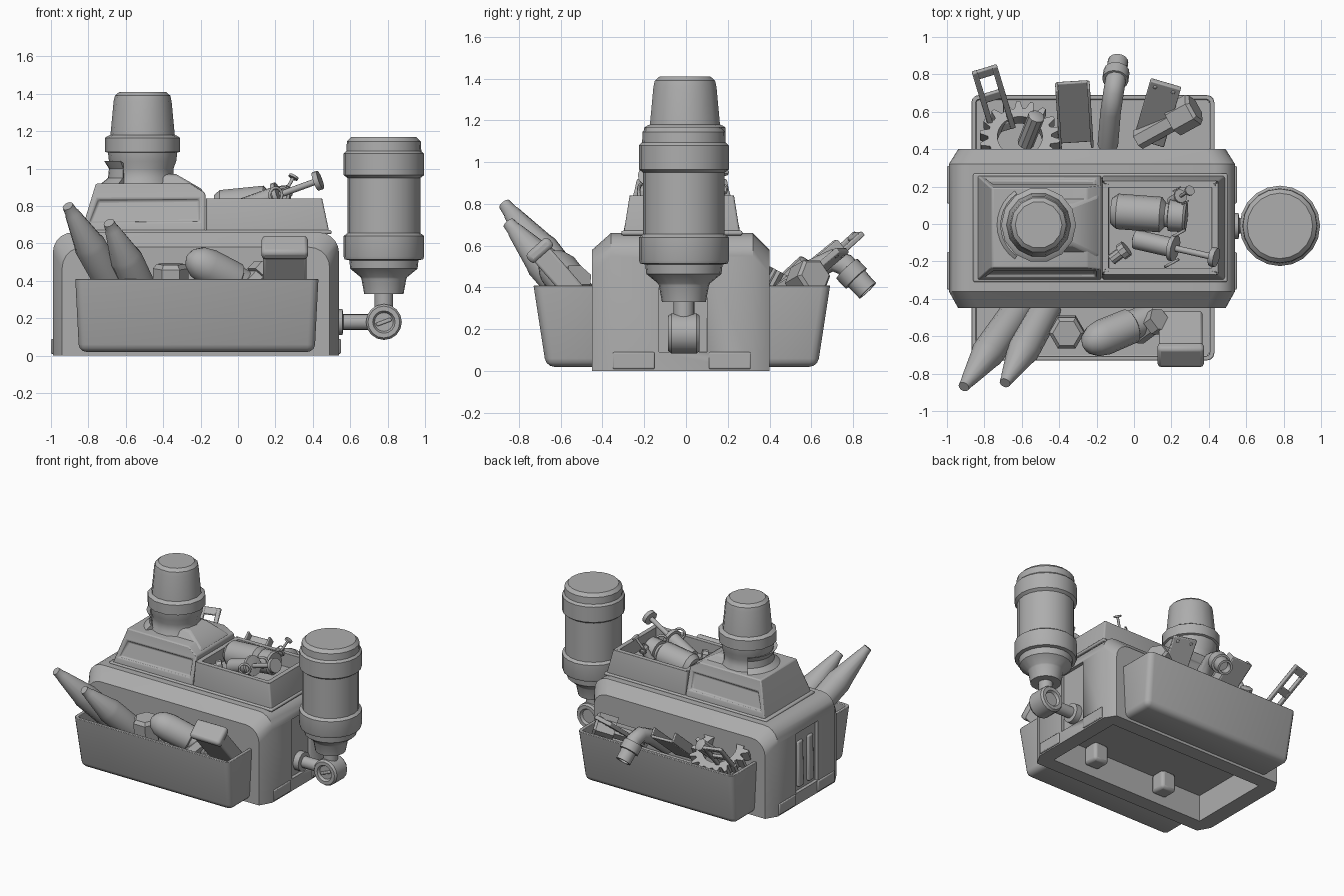
import bpy, bmesh, math
from mathutils import Vector, Matrix

if "Cube" in bpy.data.objects:
    bpy.data.objects.remove(bpy.data.objects["Cube"], do_unlink=True)

GREY = bpy.data.materials.new("plain_grey")
GREY.use_nodes = True
GREY.diffuse_color = (0.42, 0.42, 0.42, 1)
GREY.node_tree.nodes["Principled BSDF"].inputs["Base Color"].default_value = (0.42, 0.42, 0.42, 1)


def finish(name, bm, matrix=None, bevel=0, angle=35):
    bmesh.ops.recalc_face_normals(bm, faces=bm.faces)
    if matrix:
        bm.transform(matrix)
    me = bpy.data.meshes.new(name)
    bm.to_mesh(me)
    bm.free()
    me.shade_smooth()
    me.set_sharp_from_angle(angle=math.radians(angle))
    me.materials.append(GREY)
    ob = bpy.data.objects.new(name, me)
    bpy.context.collection.objects.link(ob)
    if bevel:
        m = ob.modifiers.new("Bevel", "BEVEL")
        m.width, m.segments, m.limit_method = bevel, 2, "ANGLE"
    return ob


def aim(a, b):
    d = Vector(b) - Vector(a)
    return Matrix.Translation(a) @ d.to_track_quat("Z", "Y").to_matrix().to_4x4(), d.length


def loft(bm, rings):
    """Join equal rings of points and close both ends."""
    vs = [[bm.verts.new(p) for p in r] for r in rings]
    n = len(vs[0])
    for r, s in zip(vs, vs[1:]):
        for i in range(n):
            bm.faces.new((r[i], r[(i + 1) % n], s[(i + 1) % n], s[i]))
    bm.faces.new(vs[0][::-1])
    bm.faces.new(vs[-1])


def rect(x0, x1, y0, y1, z):
    return [(x0, y0, z), (x1, y0, z), (x1, y1, z), (x0, y1, z)]


def block(name, *rects, bevel=0.0):
    bm = bmesh.new()
    loft(bm, [rect(*r) for r in rects])
    return finish(name, bm, bevel=bevel)


def turned(name, a, b, profile, segs=16):
    """Turned shape from a to b; profile holds (radius, fraction along)."""
    m, length = aim(a, b)
    bm = bmesh.new()
    loft(bm, [[(r * math.cos(k * math.tau / segs), r * math.sin(k * math.tau / segs), t * length)
               for k in range(segs)] for r, t in profile])
    return finish(name, bm, m)


def slab(name, a, b, width, thick, shift=(0, 0), bevel=0.006):
    m, length = aim(a, b)
    sx, sy = shift
    bm = bmesh.new()
    loft(bm, [rect(sx - width / 2, sx + width / 2, sy - thick / 2, sy + thick / 2, z) for z in (0, length)])
    return finish(name, bm, m, bevel)


def top_face(bm):
    return max((f for f in bm.faces if f.normal.z > 0.9), key=lambda f: f.calc_center_median().z)


def open_bin(name, bottom, top, wall, depth, round_edges):
    bm = bmesh.new()
    loft(bm, [rect(*bottom), rect(*top)])
    bm.normal_update()
    rim = set(top_face(bm).edges)
    bmesh.ops.bevel(bm, geom=[e for e in bm.edges if e not in rim], offset=round_edges,
                    segments=3, profile=0.5, affect="EDGES")
    bm.normal_update()
    f = top_face(bm)
    bmesh.ops.inset_region(bm, faces=[f], thickness=wall)
    inner = bmesh.ops.extrude_discrete_faces(bm, faces=[f])["faces"][0]
    bmesh.ops.translate(bm, verts=inner.verts, vec=(0, 0, -depth))
    return finish(name, bm, bevel=0.008)


# Main body: rounded arch with chamfered front and back, hollow underneath
def arch(y, inset, drop):
    x0, x1, z, r = -0.99 + inset, 0.54 - inset, 0.66 - drop, 0.11
    pts = [(x0, y, 0)]
    for cx, start in ((x0 + r, 180), (x1 - r, 90)):
        for k in range(6):
            a = math.radians(start - 18 * k)
            pts.append((cx + r * math.cos(a), y, z - r + r * math.sin(a)))
    return pts + [(x1, y, 0)]


bm = bmesh.new()
loft(bm, [arch(-0.45, 0.05, 0.08), arch(-0.36, 0, 0), arch(0.32, 0, 0), arch(0.4, 0.05, 0.08)])
body = finish("body", bm)
cuts = [("under_cutter", (-0.87, 0.43, -0.34, 0.29, -0.1), (-0.87, 0.43, -0.34, 0.29, 0.2)),
        ("left_recess_cutter", (0.515, 0.7, -0.13, 0.1, 0.09), (0.515, 0.7, -0.13, 0.1, 0.54)),
        ("right_recess_cutter", (-1.2, -0.965, -0.16, 0.1, 0.09), (-1.2, -0.965, -0.16, 0.1, 0.54))]
for name, lo, hi in cuts:
    cutter = block(name, lo, hi)
    cutter.hide_render = True
    cutter.hide_viewport = True
    cutter.display_type = "WIRE"
    mod = body.modifiers.new("Cut", "BOOLEAN")
    mod.object, mod.operation, mod.solver = cutter, "DIFFERENCE", "EXACT"
for y in (-0.09, 0.03):
    block("recess_bar", (-0.99, -0.95, y - 0.03, y + 0.03, 0.12), (-0.98, -0.95, y - 0.03, y + 0.03, 0.46), bevel=0.01)
for x in (-0.985, 0.535):
    for y in (-0.25, 0.21):
        block("foot_plate", *[(x - 0.015, x + 0.015, y - 0.1, y + 0.1, z) for z in (0.01, 0.09)], bevel=0.006)
for x in (-0.5, 0.1):
    block("under_bracket", *[(x - 0.06, x + 0.06, -0.34, -0.22, z) for z in (0.06, 0.2)], bevel=0.02)

# Front and back bins
open_bin("front_bin", (-0.85, 0.41, -0.67, -0.4, 0.02), (-0.87, 0.43, -0.73, -0.4, 0.41), 0.025, 0.14, 0.04)
open_bin("back_bin", (-0.85, 0.41, 0.36, 0.63, 0.02), (-0.87, 0.43, 0.36, 0.69, 0.41), 0.025, 0.14, 0.04)

# Upper housing with sunk front and back panels
bm = bmesh.new()
loft(bm, [rect(-0.84, -0.175, -0.3, 0.26, 0.65), rect(-0.83, -0.175, -0.295, 0.255, 0.69),
          rect(-0.775, -0.175, -0.245, 0.205, 0.87), rect(-0.76, -0.25, -0.235, 0.195, 0.92)])
bm.normal_update()
panels = [f for f in bm.faces if abs(f.normal.y) > 0.8 and f.calc_area() > 0.08]
bmesh.ops.inset_individual(bm, faces=panels, thickness=0.04)
bmesh.ops.inset_individual(bm, faces=panels, thickness=0.012, depth=-0.02)
finish("housing", bm, bevel=0.008)
open_bin("top_tray", (-0.17, 0.49, -0.3, 0.26, 0.65), (-0.17, 0.45, -0.27, 0.23, 0.84), 0.035, 0.1, 0.012)
block("tray_skirt", *[(-0.86, 0.5, -0.31, 0.27, z) for z in (0.65, 0.672)], bevel=0.008)

# Domed cap on the housing with its saddle
C = (-0.51, -0.005)
turned("dome", (*C, 0), (*C, 1), [(0.19, 0.9), (0.165, 0.95), (0.165, 1.0), (0.18, 1.04), (0.185, 1.085), (0.2, 1.09),
       (0.2, 1.165), (0.185, 1.175), (0.172, 1.18), (0.155, 1.36), (0.148, 1.39), (0.125, 1.41)], 14)
block("saddle_ramp", (-0.42, -0.18, -0.19, 0.17, 0.87), (-0.42, -0.2, -0.17, 0.15, 0.895),
      (-0.42, -0.33, -0.11, 0.1, 0.97), bevel=0.015)
bm = bmesh.new()
section = [(0.17, 0.9), (0.235, 0.91), (0.185, 0.95), (0.18, 1.0), (0.205, 1.04), (0.18, 1.03)]
loft(bm, [[(C[0] + r * math.cos(a), C[1] + r * math.sin(a), z) for r, z in section]
          for a in [math.radians(125 + 11 * k) for k in range(11)]])
finish("saddle_collar", bm)

# Side canister hung on an arm with an eye joint
P = (0.78, -0.01)
turned("canister", (*P, 0), (*P, 1), [(0.05, 0.24), (0.05, 0.33), (0.105, 0.33), (0.12, 0.41), (0.125, 0.42), (0.18, 0.465),
       (0.185, 0.51), (0.21, 0.515), (0.215, 0.53), (0.215, 0.64), (0.195, 0.655), (0.195, 0.95), (0.215, 0.965),
       (0.215, 1.08), (0.2, 1.095), (0.198, 1.145), (0.175, 1.168)], 20)
turned("eye_joint", (0.78, -0.085, 0.18), (0.78, 0.065, 0.18), [(0.05, 0.12), (0.06, 0), (0.085, 0), (0.096, 0.1),
       (0.096, 0.9), (0.085, 1), (0.06, 1), (0.05, 0.88)])
slab("eye_screw_bar", (0.74, -0.07, 0.165), (0.82, -0.07, 0.195), 0.02, 0.02)
turned("arm", (0.5, -0.01, 0.18), (0.71, -0.01, 0.18), [(0.07, 0), (0.07, 0.28), (0.042, 0.3), (0.042, 1)])

# Front bin contents
CRAYON = [(0.085, 0), (0.088, 0.58), (0.08, 0.62), (0.04, 0.92), (0.036, 0.93), (0.03, 1)]
turned("crayon", (-0.62, -0.46, 0.28), (-0.91, -0.87, 0.8), CRAYON, 12)
turned("crayon", (-0.47, -0.45, 0.25), (-0.69, -0.85, 0.71), CRAYON, 12)
turned("capsule", (0.09, -0.5, 0.35), (-0.27, -0.65, 0.53), [(0.08, 0), (0.08, 0.28), (0.095, 0.3), (0.098, 0.7),
       (0.085, 0.85), (0.055, 0.95), (0.015, 1)], 14)
turned("hex_nut", (-0.36, -0.57, 0.33), (-0.36, -0.585, 0.49), [(0.095, 0), (0.095, 0.85), (0.075, 1)], 6)
turned("hex_bolt", (0.02, -0.6, 0.33), (0.14, -0.51, 0.46), [(0.05, 0), (0.05, 0.7), (0.07, 0.7), (0.07, 1)], 6)
slab("clip_block", (0.25, -0.5, 0.34), (0.25, -0.71, 0.58), 0.23, 0.1, bevel=0.012)
slab("clip_lip", (0.25, -0.68, 0.555), (0.25, -0.72, 0.6), 0.25, 0.14, bevel=0.02)

# Back bin contents: gear, ladder bracket, channel, plate, bolt, pipe
bm = bmesh.new()
N, H = 72, 0.04
outer = [0.17 if k % 4 < 2 else 0.215 for k in range(N)]
rings = []
for radii, z in ((outer, -H), (outer, H), ([0.12] * N, H), ([0.12] * N, -H)):
    rings.append([bm.verts.new((r * math.cos(k * math.tau / N), r * math.sin(k * math.tau / N), z))
                  for k, r in enumerate(radii)])
for r, s in zip(rings, rings[1:] + rings[:1]):
    for k in range(N):
        bm.faces.new((r[k], r[(k + 1) % N], s[(k + 1) % N], s[k]))
finish("gear", bm, aim((-0.61, 0.45, 0.43), (-0.61, 0.7, 0.9))[0])
turned("gear_pin", (-0.58, 0.43, 0.38), (-0.52, 0.58, 0.52), [(0.045, 0), (0.045, 0.97), (0.035, 1)], 10)
lo, hi = Vector((-0.7, 0.5, 0.36)), Vector((-0.8, 0.83, 0.66))
for side in (-0.055, 0.055):
    slab("ladder_rail", lo, hi, 0.03, 0.025, (side, 0))
for t in (0.0, 0.5, 0.88):
    slab("ladder_rung", lo.lerp(hi, t), lo.lerp(hi, t + 0.12), 0.1, 0.022)
a, b = (-0.31, 0.44, 0.32), (-0.33, 0.76, 0.58)
slab("channel_web", a, b, 0.17, 0.02)
for side in (-0.085, 0.085):
    slab("channel_flange", a, b, 0.015, 0.07, (side, 0.03))
lo, hi = Vector((0.08, 0.44, 0.32)), Vector((0.17, 0.75, 0.58))
slab("tab_plate", lo, hi, 0.17, 0.03)
for side in (-0.05, 0.05):
    slab("tab_rivet", lo.lerp(hi, 0.9), lo.lerp(hi, 0.95), 0.02, 0.04, (side, 0))
turned("large_bolt", (0.02, 0.45, 0.36), (0.33, 0.62, 0.46), [(0.055, 0), (0.055, 0.6), (0.09, 0.6), (0.09, 0.95), (0.075, 1)], 6)

curve = bpy.data.curves.new("pipe_path", "CURVE")
curve.dimensions, curve.bevel_depth, curve.bevel_resolution = "3D", 0.055, 3
path = [(-0.14, 0.42, 0.34), (-0.125, 0.6, 0.48), (-0.11, 0.7, 0.53), (-0.1, 0.76, 0.51), (-0.09, 0.83, 0.43)]
spline = curve.splines.new("POLY")
spline.points.add(len(path) - 1)
for p, co in zip(spline.points, path):
    p.co = (*co, 1)
curve.materials.append(GREY)
bpy.context.collection.objects.link(bpy.data.objects.new("pipe", curve))
turned("pipe_collar", (-0.1, 0.77, 0.49), (-0.085, 0.87, 0.385), [(0.07, 0), (0.07, 0.45), (0.055, 0.47), (0.055, 1), (0.04, 1), (0.04, 0.6)], 14)

# Tray contents: bottle, phial and two syringes
turned("bottle", (-0.12, 0.07, 0.79), (0.28, 0.04, 0.83), [(0.07, 0), (0.095, 0.08), (0.095, 0.66), (0.065, 0.72),
       (0.065, 0.76), (0.085, 0.77), (0.085, 0.97), (0.075, 1)], 14)
turned("phial", (-0.12, -0.19, 0.77), (-0.04, -0.13, 0.79), [(0.03, 0), (0.03, 0.6), (0.045, 0.62), (0.045, 1)], 10)


def syringe(a, b, size):
    turned("syringe", a, b, [(r * size, t) for r, t in ((0.03, 0), (0.055, 0.02), (0.055, 0.44), (0.075, 0.45),
           (0.075, 0.5), (0.018, 0.51), (0.018, 0.93), (0.055, 0.94), (0.055, 1))], 12)
    m, length = aim(a, b)
    for side in (-1, 1):
        at = m @ Vector((side * 0.085 * size, 0, length * 0.5))
        bpy.ops.mesh.primitive_torus_add(major_radius=0.04 * size, minor_radius=0.009 * size, major_segments=14,
                                         minor_segments=6, location=at, rotation=(math.pi / 2, 0, 0.5))
        ring = bpy.context.object
        ring.name = "finger_ring"
        ring.data.materials.append(GREY)
        ring.data.shade_smooth()


syringe((0.0, -0.08, 0.78), (0.44, -0.18, 0.94), 0.95)
syringe((0.2, 0.12, 0.78), (0.3, 0.18, 0.96), 0.5)
